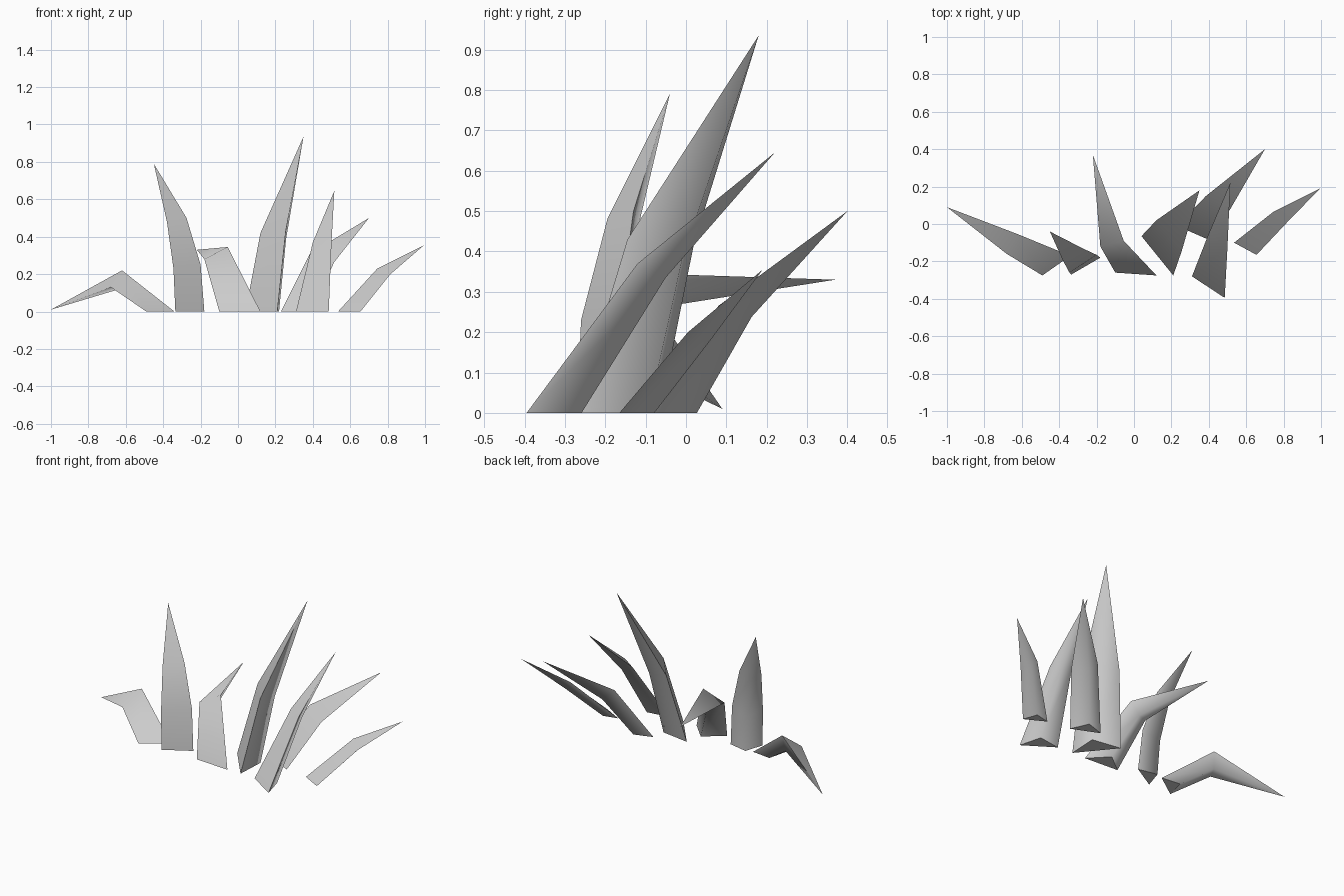
import bpy
import bmesh
from math import radians
from mathutils import Vector

cube = bpy.data.objects.get("Cube")
if cube:
    bpy.data.objects.remove(cube, do_unlink=True)

grey = bpy.data.materials.new("leaf_grey")
grey.use_nodes = True
colour = (0.6, 0.6, 0.6, 1.0)
grey.diffuse_color = colour
grey.node_tree.nodes["Principled BSDF"].inputs["Base Color"].default_value = colour

RIDGE_RATIO = 0.45  # ridge depth as a share of blade width


def triangle_ring(bm, left, right, direction):
    """Cross-section: two front corners plus a ridge on the rear side."""
    left, right = Vector(left), Vector(right)
    width = right - left
    rear = direction.cross(width).normalized()
    ridge = (left + right) / 2 + rear * width.length * RIDGE_RATIO
    return [bm.verts.new(p) for p in (left, right, ridge)]


def blade(name, sections, tip):
    """Bent three-sided blade: (left, right) sections from the ground to a tip."""
    tip = Vector(tip)
    bm = bmesh.new()
    rings = []
    for i, (left, right) in enumerate(sections):
        if i == 0:
            direction = Vector((0, 0, 1))
        else:
            before = (Vector(sections[i - 1][0]) + Vector(sections[i - 1][1])) / 2
            direction = tip - before
        rings.append(triangle_ring(bm, left, right, direction))

    # Ground cap, side strips and pointed end
    cap = bm.faces.new(reversed(rings[0]))
    for low, high in zip(rings, rings[1:]):
        for i in range(3):
            j = (i + 1) % 3
            bm.faces.new((low[i], low[j], high[j], high[i]))
    point = bm.verts.new(tip)
    for i in range(3):
        bm.faces.new((rings[-1][i], rings[-1][(i + 1) % 3], point))
    bmesh.ops.recalc_face_normals(bm, faces=bm.faces)

    mesh = bpy.data.meshes.new(name)
    bm.to_mesh(mesh)
    bm.free()
    mesh.materials.append(grey)
    obj = bpy.data.objects.new(name, mesh)
    bpy.context.collection.objects.link(obj)

    # Soft ridge, crisp front edges, flat cap
    bpy.ops.object.select_all(action="DESELECT")
    obj.select_set(True)
    bpy.context.view_layer.objects.active = obj
    bpy.ops.object.shade_smooth_by_angle(angle=radians(95))
    mesh.polygons[0].use_smooth = False


# Blades from the right end to the left end
blade("drooping_blade",
      [((-0.49, -0.275, 0), (-0.34, -0.17, 0)),
       ((-0.68, -0.16, 0.13), (-0.62, -0.055, 0.22))],
      (-1.0, 0.09, 0.01))

blade("tall_right_blade",
      [((-0.335, -0.27, 0), (-0.18, -0.18, 0)),
       ((-0.345, -0.26, 0.23), (-0.2, -0.165, 0.25)),
       ((-0.38, -0.195, 0.48), (-0.275, -0.13, 0.5))],
      (-0.45, -0.04, 0.79))

blade("folded_blade",
      [((-0.1, -0.26, 0), (0.12, -0.275, 0)),
       ((-0.18, -0.12, 0.28), (-0.055, -0.09, 0.345))],
      (-0.22, 0.37, 0.33))

blade("tallest_blade",
      [((0.04, -0.065, 0), (0.21, -0.275, 0)),
       ((0.12, 0.02, 0.42), (0.255, -0.145, 0.43))],
      (0.35, 0.18, 0.935))

blade("front_left_blade",
      [((0.31, -0.28, 0), (0.485, -0.395, 0)),
       ((0.4, -0.05, 0.37), (0.5, -0.12, 0.37))],
      (0.515, 0.22, 0.645))

blade("rear_left_blade",
      [((0.23, -0.01, 0), (0.39, -0.08, 0)),
       ((0.385, 0.15, 0.31), (0.515, 0.08, 0.265))],
      (0.7, 0.4, 0.5))

blade("low_left_blade",
      [((0.535, -0.1, 0), (0.655, -0.165, 0)),
       ((0.745, 0.065, 0.23), (0.815, 0.005, 0.2))],
      (0.995, 0.19, 0.355))
